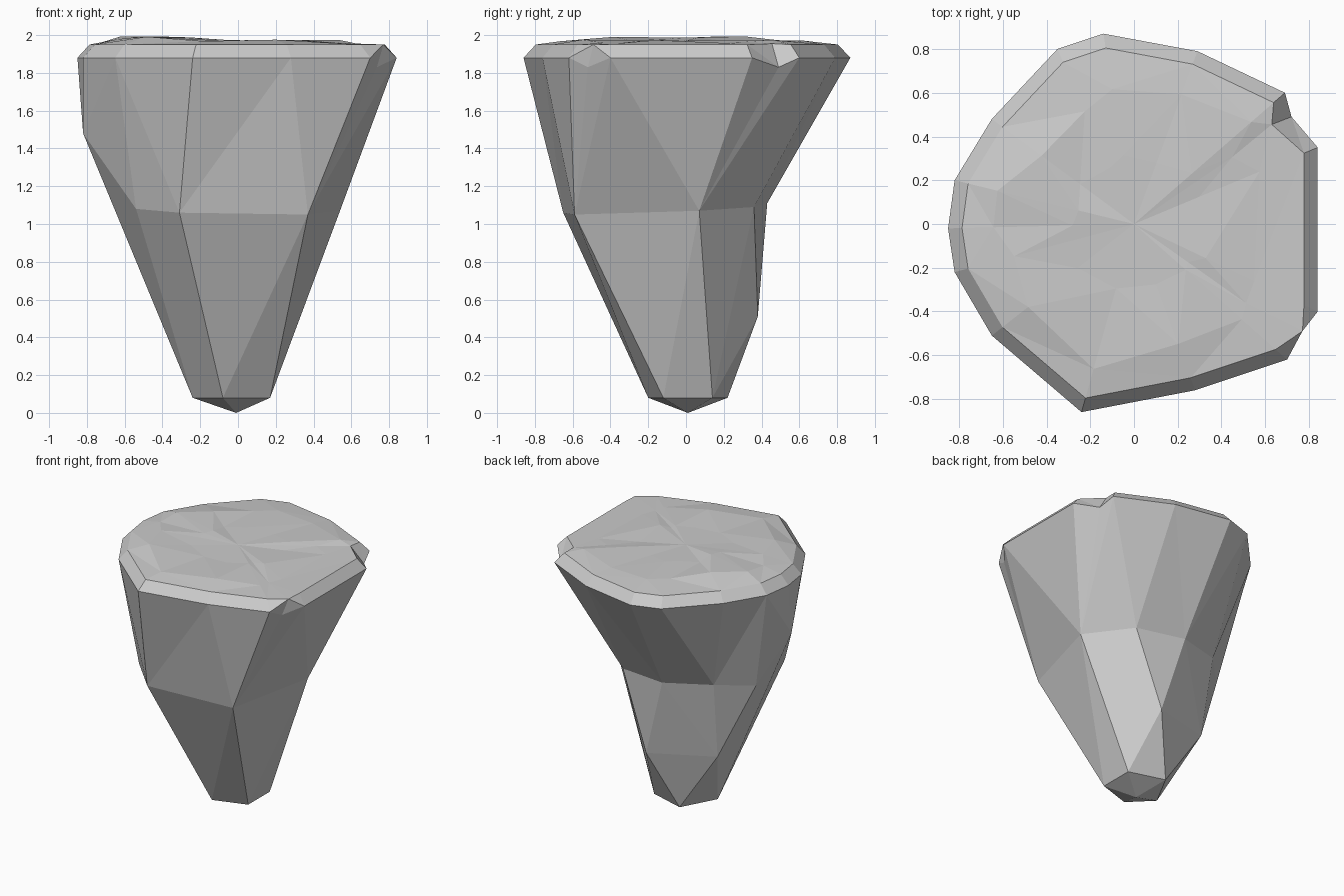
import bpy, bmesh, random
from mathutils import Vector

if "Cube" in bpy.data.objects:
    bpy.data.objects.remove(bpy.data.objects["Cube"])

random.seed(4)
bm = bmesh.new()


def ring(points):
    return [bm.verts.new(p) for p in points]


def bridge(a, b):
    for i in range(len(a)):
        j = (i + 1) % len(a)
        bm.faces.new((a[i], a[j], b[j], b[i]))


# waist ring, counter-clockwise from the front right corner
waist = ring([(.37, -.59, 1.05), (.54, .07, 1.07), (.28, .36, 1.09), (-.10, .43, 1.11),
              (-.45, .31, 1.14), (-.66, .10, 1.11), (-.82, -.10, 1.48),
              (-.54, -.42, 1.08), (-.31, -.65, 1.06)])

# tapering foot: hull of the waist, two bulges, the foot ring and the tip
foot = ring([(.07, .38, .51), (-.42, .22, .55),
             (.17, -.12, .08), (.17, .14, .08), (-.10, .22, .08),
             (-.24, -.04, .08), (-.08, -.20, .08), (-.01, .01, 0)])
bmesh.ops.convex_hull(bm, input=waist + foot)
bm.normal_update()
cap = [f for f in bm.faces if f.normal.z > 0 and all(v in waist for v in f.verts)]
bmesh.ops.delete(bm, geom=cap, context='FACES_ONLY')

# outer rim outline (x, y, index of the waist corner below it), chips dip to 1.83
outline = [(.84, -.40, 0), (.84, .35, 1), (.72, .49, 1), (.69, .60, 1), (.29, .79, 2),
           (-.14, .87, 3), (-.35, .80, 3), (-.65, .48, 4), (-.82, .20, 5),
           (-.85, -.02, 6), (-.82, -.22, 6), (-.65, -.51, 7), (-.24, -.86, 8),
           (.28, -.76, 0), (.70, -.62, 0), (.735, -.52, 0)]
chips = (2, 15)
outer = ring([(x, y, 1.83 if i in chips else 1.88) for i, (x, y, _) in enumerate(outline)])
n = len(outline)
for i in range(n):
    j = (i + 1) % n
    lo, hi = waist[outline[i][2]], waist[outline[j][2]]
    quad = [lo, hi, outer[j], outer[i]]
    bm.faces.new(quad if lo != hi else quad[1:])

# bevelled lip
lip_points = [(x * .925, y * .925, 1.95) for x, y, _ in outline]
lip_points[2] = (.63, .455, 1.955)
lip_points[15] = (.77, -.49, 1.95)
lip = ring(lip_points)
bridge(outer, lip)

# gently uneven top
last = lip
for scale in (.72, .36):
    inner = []
    for x, y, _ in outline:
        s = scale * random.uniform(.85, 1.1)
        inner.append((x * s, y * s, 1.975 - .012 * x + random.uniform(-.012, .012)))
    inner = ring(inner)
    bridge(last, inner)
    last = inner
centre = bm.verts.new((0, 0, 1.97))
for i in range(n):
    bm.faces.new((last[i], last[(i + 1) % n], centre))

# clean up and make the object
bmesh.ops.delete(bm, geom=[e for e in bm.edges if not e.link_faces], context='EDGES')
bmesh.ops.triangulate(bm, faces=bm.faces[:])
bmesh.ops.recalc_face_normals(bm, faces=bm.faces[:])
mesh = bpy.data.meshes.new("rock_pillar")
bm.to_mesh(mesh)
bm.free()
rock = bpy.data.objects.new("rock_pillar", mesh)
bpy.context.collection.objects.link(rock)
